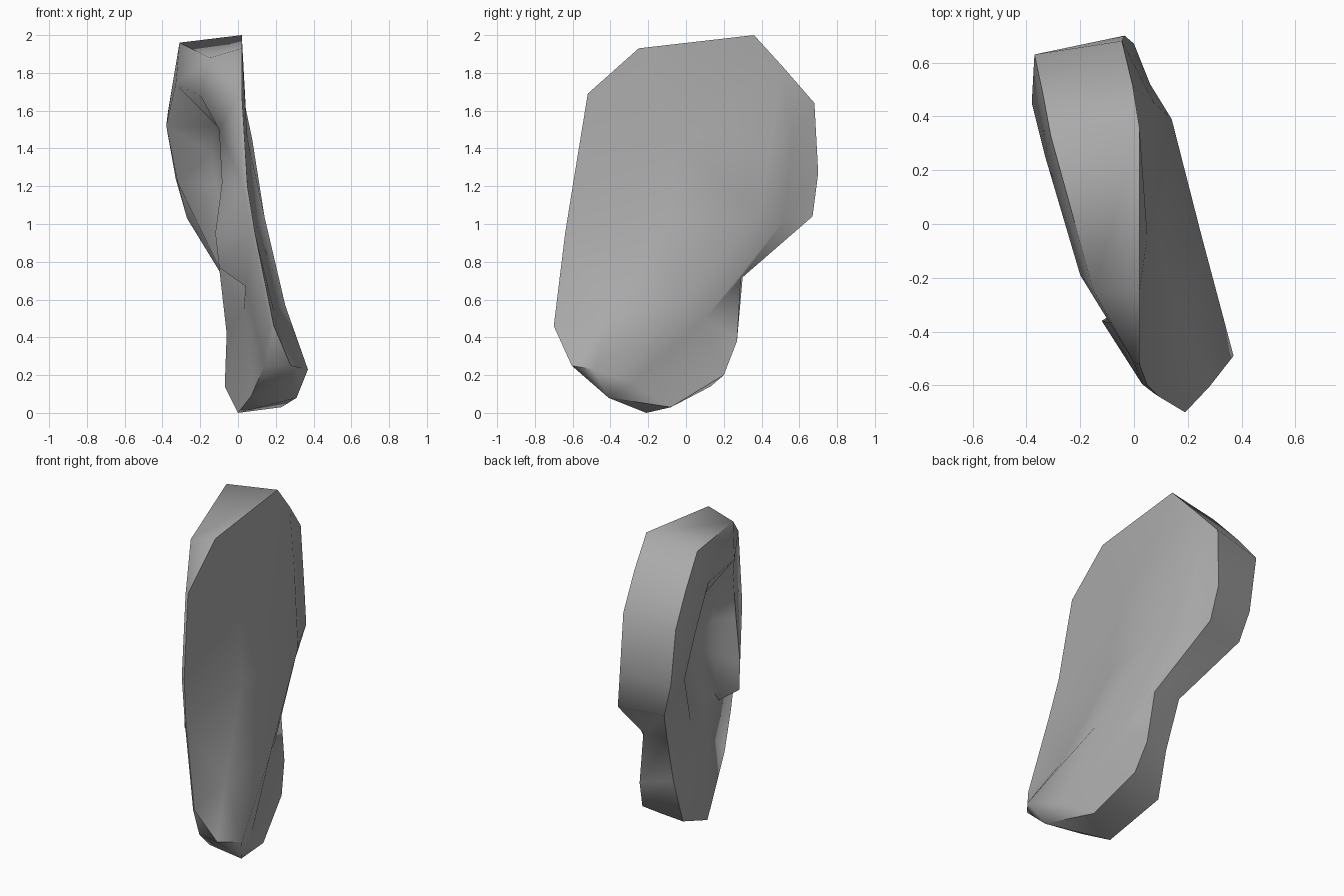
import bpy, bmesh, math
from mathutils import Vector

if "Cube" in bpy.data.objects:
    bpy.data.objects.remove(bpy.data.objects["Cube"])

bm = bmesh.new()


def points(rows):
    return [bm.verts.new(p) for p in rows]


def face(*vs):
    vs = list(dict.fromkeys(vs))
    if len(vs) > 2:
        bm.faces.new(vs)


def strip(a, b):
    """Join two open point rows with triangles along the shorter diagonals."""
    i = j = 0
    while i < len(a) - 1 or j < len(b) - 1:
        step_a = j == len(b) - 1 or (
            i < len(a) - 1
            and (a[i + 1].co - b[j].co).length <= (a[i].co - b[j + 1].co).length)
        if step_a:
            face(a[i], a[i + 1], b[j])
            i += 1
        else:
            face(a[i], b[j + 1], b[j])
            j += 1


# outline on the right side: top, down the front, bottom, up the back
R = points([
    (.02, .36, 2.0), (.02, -.25, 1.93), (.02, -.52, 1.69), (.05, -.60, 1.2),
    (.09, -.64, .95), (.19, -.70, .46), (.28, -.605, .25), (.31, -.41, .08),
    (.23, -.08, .03), (.16, .20, .20), (.13, .27, .38), (.09, .29, .71),
    (0, .67, 1.04), (-.035, .70, 1.27), (-.045, .68, 1.64), (-.005, .515, 1.83)])
# matching outline on the left side
L = points([
    (-.31, .33, 1.96), (-.15, -.25, 1.88), (0, -.515, 1.68), (.03, -.595, 1.2),
    (.075, -.63, .95), (.175, -.69, .45), (.14, -.58, .25), (.07, -.38, .09),
    (0, -.21, 0), (-.07, .13, .14), (-.06, .21, .42), (-.08, .30, .72),
    (-.27, .60, 1.03), (-.33, .62, 1.24), (-.37, .63, 1.6), (-.34, .49, 1.78)])
n = len(R)

# outer wall
for i in range(n):
    k = (i + 1) % n
    face(R[i], R[k], L[k], L[i])

# right side: shallow hollow in front, rounded ridge, slope behind it
start = R[-1]
ridge = [start] + points([(.075, .45, 1.45), (.14, .39, 1.04),
                          (.25, -.04, .57), (.37, -.49, .23)])
hollow = [start] + points([(.05, -.05, 1.45), (.095, -.1, 1.0),
                           (.195, -.4, .52)]) + [ridge[-1]]
slope = [start] + points([(.015, .565, 1.45), (.06, .52, 1.02),
                          (.165, .10, .50), (.285, -.28, .16)])
strip([start] + R[:7], hollow)
strip(hollow, ridge)
strip(ridge, slope)
strip(slope, [start] + R[14:6:-1])
face(ridge[-1], slope[-1], R[7])
face(ridge[-1], R[7], R[6])

# left side: raised rim around a bowl, with a notch low at the front
rim = points([
    (-.33, .25, 1.74), (-.20, -.19, 1.68), (-.10, -.32, 1.5), (-.085, -.37, 1.22),
    (-.12, -.36, .95), (-.10, -.38, .77), (.04, -.38, .67), (.03, -.24, .54),
    (-.10, .10, .77), (-.32, .47, 1.22), (-.38, .45, 1.52)])
strip(L + [L[0]], rim + [rim[0]])

# bowl wall and floor, steeper behind the front lip
mid = Vector((.03, .03, 1.18))
floor = []
for v in rim:
    front = v.co.y < -.2
    p = v.co.lerp(mid, .2 if front else .4)
    p.x = max(.01, v.co.x * .4 + .02) if front else v.co.x * .4 + .01
    floor.append(bm.verts.new(p))
centre = bm.verts.new((.01, 0, 1.18))
for i in range(len(rim)):
    k = (i + 1) % len(rim)
    face(rim[i], rim[k], floor[k], floor[i])
    face(floor[i], floor[k], centre)

bmesh.ops.recalc_face_normals(bm, faces=bm.faces)
mesh = bpy.data.meshes.new("ear")
bm.to_mesh(mesh)
bm.free()
ear = bpy.data.objects.new("ear", mesh)
bpy.context.collection.objects.link(ear)

grey = bpy.data.materials.new("plain grey")
grey.diffuse_color = (.4, .4, .4, 1)
grey.use_nodes = True
grey.node_tree.nodes["Principled BSDF"].inputs["Base Color"].default_value = grey.diffuse_color
mesh.materials.append(grey)

bpy.context.view_layer.objects.active = ear
ear.select_set(True)
bpy.ops.object.shade_smooth_by_angle(angle=math.radians(60))
